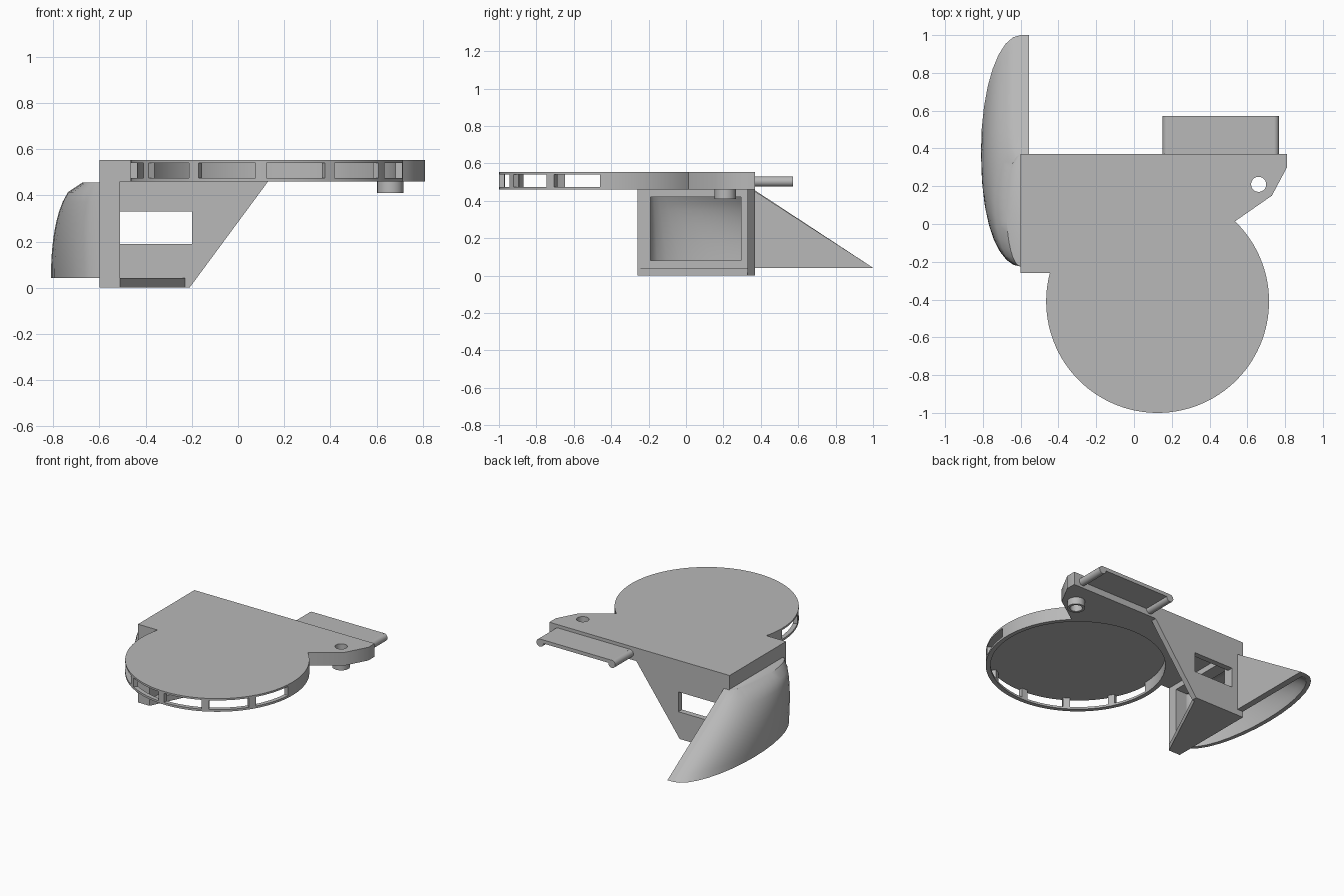
import bpy, bmesh
from math import sin, cos, pi, radians, sqrt

cube = bpy.data.objects.get("Cube")
if cube:
    bpy.data.objects.remove(cube, do_unlink=True)

grey = bpy.data.materials.new("plain grey")
grey.use_nodes = True
tone = (0.48, 0.48, 0.48, 1)
grey.diffuse_color = tone
grey.node_tree.nodes["Principled BSDF"].inputs["Base Color"].default_value = tone


def finish(name, bm):
    bmesh.ops.recalc_face_normals(bm, faces=bm.faces)
    mesh = bpy.data.meshes.new(name)
    bm.to_mesh(mesh)
    bm.free()
    mesh.materials.append(grey)
    obj = bpy.data.objects.new(name, mesh)
    bpy.context.collection.objects.link(obj)
    return obj


def prism(name, points, axis, low, high):
    """Extrude a 2D outline along one axis."""
    place = {"x": lambda a, b, h: (h, a, b),
             "y": lambda a, b, h: (a, h, b),
             "z": lambda a, b, h: (a, b, h)}[axis]
    bm = bmesh.new()
    ends = [[bm.verts.new(place(a, b, h)) for a, b in points] for h in (low, high)]
    for ring in ends:
        bm.faces.new(ring)
    for i in range(len(points)):
        j = (i + 1) % len(points)
        bm.faces.new((ends[0][i], ends[0][j], ends[1][j], ends[1][i]))
    return finish(name, bm)


def rect(a0, a1, b0, b1):
    return [(a0, b0), (a1, b0), (a1, b1), (a0, b1)]


def arc(cx, cy, r, start, end, steps):
    angles = [radians(start + (end - start) * i / steps) for i in range(steps + 1)]
    return [(cx + r * cos(t), cy + r * sin(t)) for t in angles]


def circle(cx, cy, r, steps):
    return arc(cx, cy, r, 0, 360, steps)[:-1]


def cut(obj, cutters):
    """Subtract the cutters, keep the result and drop the helpers."""
    for cutter in cutters:
        cutter.hide_render = True
        mod = obj.modifiers.new("cut", "BOOLEAN")
        mod.operation = "DIFFERENCE"
        mod.solver = "EXACT"
        mod.object = cutter
    graph = bpy.context.evaluated_depsgraph_get()
    mesh = bpy.data.meshes.new_from_object(obj.evaluated_get(graph))
    obj.modifiers.clear()
    obj.data = mesh
    for cutter in cutters:
        bpy.data.objects.remove(cutter, do_unlink=True)


def smooth(obj, angle=30):
    bpy.ops.object.select_all(action="DESELECT")
    obj.select_set(True)
    bpy.context.view_layer.objects.active = obj
    bpy.ops.object.shade_smooth_by_angle(angle=radians(angle))


# Top plate with the round platform
CX, CY, R = 0.125, -0.41, 0.59
BASE, TOP = 0.46, 0.553
outline = arc(CX, CY, R, 46, -194.7, 80)
outline += [(-0.6, -0.26), (-0.6, 0.37), (0.81, 0.37), (0.81, 0.3), (0.73, 0.15)]
plate = prism("top_plate", outline, "z", BASE, TOP)

# Pocket under the platform, rim windows and pivot hole
cutters = [prism("pocket", circle(CX, CY, R - 0.03, 80), "z", BASE - 0.1, 0.54),
           prism("pivot_bore", circle(0.66, 0.21, 0.04, 32), "z", 0.3, 0.7)]
for k in range(6):
    start = -182.5 + 30 * k + 2.3
    wedge = arc(CX, CY, R + 0.04, start, start + 25.4, 8)
    wedge += arc(CX, CY, R - 0.06, start + 25.4, start, 8)
    cutters.append(prism("rim_window", wedge, "z", 0.475, 0.54))
cut(plate, cutters)
smooth(plate)

# Pivot boss under the hole
boss = prism("pivot_boss", circle(0.66, 0.21, 0.057, 32), "z", 0.41, BASE)
cut(boss, [prism("boss_bore", circle(0.66, 0.21, 0.04, 32), "z", 0.3, 0.6)])
smooth(boss)

# Rear tab with a rounded rail at each end
prism("rear_tab", rect(0.178, 0.742, 0.36, 0.573), "z", 0.505, 0.53)
for side, x in (("right", 0.179), ("left", 0.741)):
    rail = prism(side + "_tab_rail", circle(x, 0.503, 0.027, 20), "y", 0.36, 0.573)
    smooth(rail)

# Bracket: slanted back wall with a window
back = prism("back_wall", [(-0.6, 0), (-0.21, 0), (0.13, BASE), (-0.6, BASE)], "y", 0.33, 0.37)
cut(back, [prism("wall_window", rect(-0.51, -0.2, 0.19, 0.33), "y", 0.2, 0.5)])

# Bracket: side wall with the duct opening
side_wall = prism("side_wall", rect(-0.26, 0.33, 0, BASE), "x", -0.6, -0.51)
cut(side_wall, [prism("duct_opening", rect(-0.19, 0.295, 0.08, 0.42), "x", -0.8, -0.3)])

# Bracket: tapered floor
prism("floor", [(-0.51, -0.26), (-0.229, 0.33), (-0.51, 0.33)], "z", 0, 0.042)

# Scoop: half-elliptical sections that shorten toward the flat top
LOW, HIGH = 0.042, 0.455
SEG, ROWS = 16, 10


def scoop_rows(bm, inset):
    rows = []
    for i in range(ROWS + 1):
        f = i / ROWS
        z = LOW + (HIGH - inset - LOW) * f
        true_f = (z - LOW) / (HIGH - LOW)
        front = -0.225 + inset
        rear = 1.0 - 0.63 * true_f - inset * 1.2
        depth = 0.075 + 0.135 * sqrt(1 - true_f ** 2.2) - inset
        mid, half = (front + rear) / 2, (rear - front) / 2
        rows.append([bm.verts.new((-0.6 - depth * sin(pi * j / SEG),
                                   mid - half * cos(pi * j / SEG), z))
                     for j in range(SEG + 1)])
    return rows


bm = bmesh.new()
outer, inner = scoop_rows(bm, 0), scoop_rows(bm, 0.03)
for rows in (outer, inner):
    for i in range(ROWS):
        for j in range(SEG):
            bm.faces.new((rows[i][j], rows[i][j + 1], rows[i + 1][j + 1], rows[i + 1][j]))
    bm.faces.new(rows[-1])
for j in range(SEG):
    bm.faces.new((outer[0][j], outer[0][j + 1], inner[0][j + 1], inner[0][j]))
for j in (0, SEG):
    for i in range(ROWS):
        bm.faces.new((outer[i][j], outer[i + 1][j], inner[i + 1][j], inner[i][j]))
bm.faces.new((outer[-1][0], outer[-1][SEG], inner[-1][SEG], inner[-1][0]))
scoop = finish("scoop_shell", bm)
smooth(scoop, 35)

# Flat inner wall of the scoop
prism("scoop_flat_wall", [(0.37, LOW), (1.0, LOW), (0.37, HIGH - 0.005)], "x", -0.6, -0.555)
